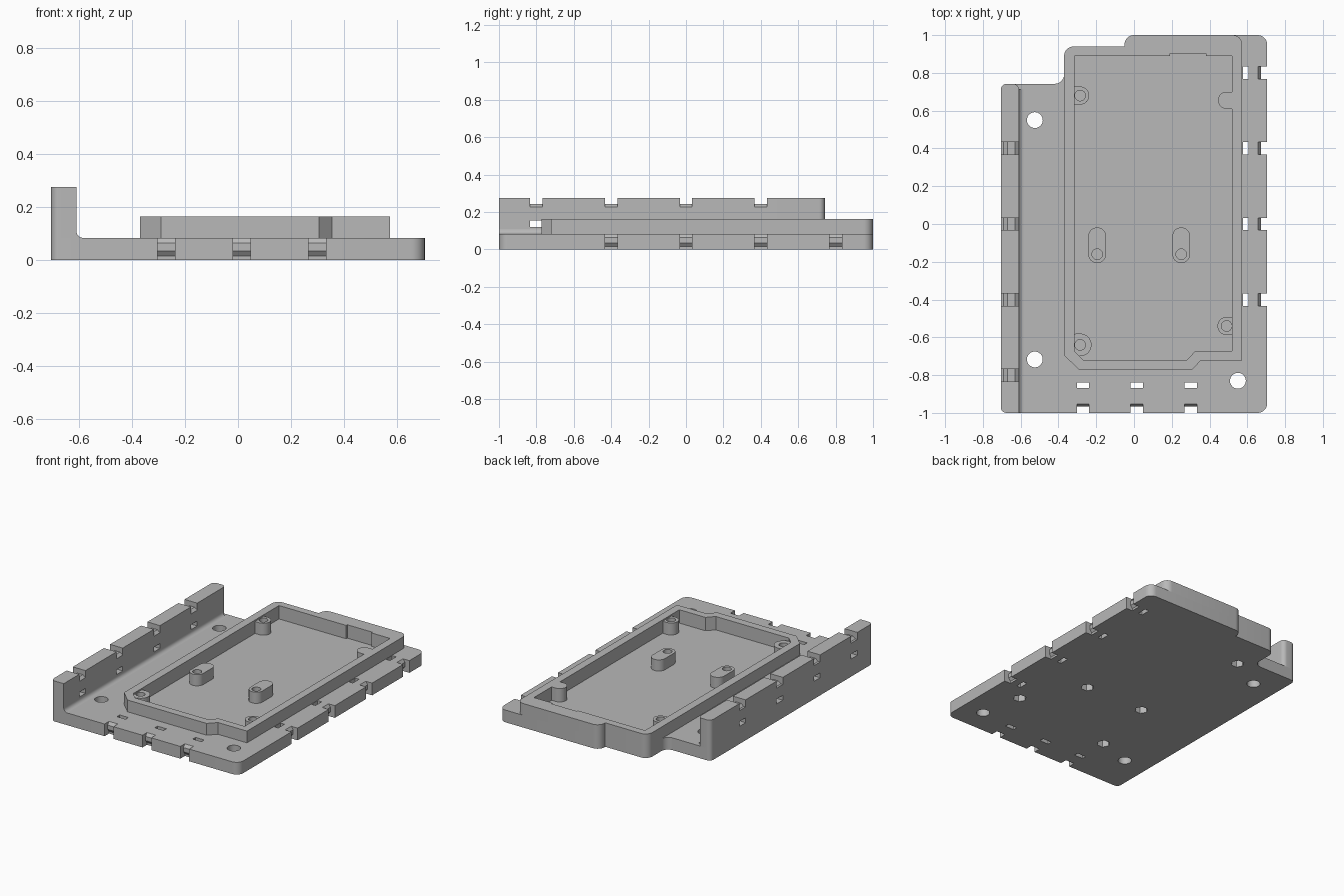
import bpy, bmesh, math
from mathutils import Matrix, Vector

cube = bpy.data.objects.get("Cube")
if cube:
    bpy.data.objects.remove(cube)

grey = bpy.data.materials.new("plain_grey")
grey.use_nodes = True
grey.diffuse_color = (0.48, 0.48, 0.48, 1)
grey.node_tree.nodes["Principled BSDF"].inputs["Base Color"].default_value = (0.48, 0.48, 0.48, 1)

PLATE, RIM, WALL, FLOOR = 0.083, 0.163, 0.275, 0.072
BOSS, POST = 0.153, 0.148


def rounded(corners, steps=8):
    """Outline from (x, y, radius) corners, rounding each by its radius."""
    out = []
    for i, (x, y, r) in enumerate(corners):
        p = Vector((x, y))
        if r == 0:
            out.append(p)
            continue
        a = (Vector(corners[i - 1][:2]) - p).normalized()
        b = (Vector(corners[(i + 1) % len(corners)][:2]) - p).normalized()
        for k in range(steps + 1):
            t = math.pi / 2 * k / steps
            out.append(p + a * r * (1 - math.sin(t)) + b * r * (1 - math.cos(t)))
    return out


def circle(x, y, r, n=32):
    return [(x + r * math.cos(math.tau * k / n), y + r * math.sin(math.tau * k / n)) for k in range(n)]


def pill(a, b, r, n=16):
    """Stadium outline around the segment a-b."""
    turn = math.atan2(b[1] - a[1], b[0] - a[0])
    pts = []
    for c, start in ((b, turn - math.pi / 2), (a, turn + math.pi / 2)):
        for k in range(n + 1):
            t = start + math.pi * k / n
            pts.append((c[0] + r * math.cos(t), c[1] + r * math.sin(t)))
    return pts


def box(x0, x1, y0, y1):
    return [(x0, y0), (x1, y0), (x1, y1), (x0, y1)]


def solid(name, prisms):
    """One object from prisms given as (outline, z0, z1[, matrix])."""
    bm = bmesh.new()
    for outline, z0, z1, *m in prisms:
        m = m[0] if m else Matrix()
        low = [bm.verts.new(m @ Vector((p[0], p[1], z0))) for p in outline]
        high = [bm.verts.new(m @ Vector((p[0], p[1], z1))) for p in outline]
        bm.faces.new(low[::-1])
        bm.faces.new(high)
        for i in range(len(low)):
            j = (i + 1) % len(low)
            bm.faces.new((low[i], low[j], high[j], high[i]))
    bmesh.ops.recalc_face_normals(bm, faces=bm.faces)
    mesh = bpy.data.meshes.new(name)
    bm.to_mesh(mesh)
    bm.free()
    mesh.materials.append(grey)
    ob = bpy.data.objects.new(name, mesh)
    bpy.context.collection.objects.link(ob)
    return ob


def finish(ob, cuts=()):
    """Cut the prisms away and smooth the rounded sides."""
    bpy.ops.object.select_all(action="DESELECT")
    ob.select_set(True)
    bpy.context.view_layer.objects.active = ob
    if cuts:
        cutter = solid("cutter", cuts)
        cutter.hide_render = True
        mod = ob.modifiers.new("cut", "BOOLEAN")
        mod.operation, mod.solver, mod.object = "DIFFERENCE", "EXACT", cutter
        bpy.ops.object.modifier_apply(modifier=mod.name)
        bpy.data.objects.remove(cutter)
    bpy.ops.object.shade_smooth_by_angle(angle=math.radians(30))


def notch(origin, inward, across, thick):
    """Tie notch in an edge: chamfered towards both faces of the sheet."""
    o, i, a = Vector(origin), Vector(inward), Vector(across)
    m = Matrix((i, a, i.cross(a))).transposed().to_4x4()
    m.translation = o
    outline = [(-0.02, -0.02), (0.048, -0.02), (0.048, 0.015), (0.033, 0.034), (0.033, thick - 0.02),
               (0.048, thick), (0.048, thick + 0.02), (-0.02, thick + 0.02)]
    return outline, -0.033, 0.033, m


# Tray pocket
pocket_outline = [(-0.315, -0.675), (-0.27, -0.72), (0.28, -0.72), (0.325, -0.672), (0.52, -0.672),
                  (0.52, 0.89), (0.38, 0.89), (0.38, 0.902), (0.19, 0.902), (0.19, 0.89), (-0.315, 0.89)]
pocket = (pocket_outline, FLOOR, 0.3)

# Fixing positions
bosses = {"back_right": (-0.285, 0.68, -0.315, 0.048),
          "front_right": (-0.285, -0.64, -0.3, 0.06),
          "front_left": (0.49, -0.54, 0.505, 0.048)}
posts = {"right": -0.195, "left": 0.25}
nuts = [b[:2] for b in bosses.values()] + [(x, -0.16) for x in posts.values()]

# Base plate
plate = solid("base_plate", [(rounded([
    (-0.705, -1, 0.03), (0.705, -1, 0.05), (0.705, 1, 0.05), (-0.05, 1, 0.05), (-0.05, 0.94, 0),
    (-0.37, 0.94, 0.05), (-0.37, 0.742, 0.05), (-0.705, 0.742, 0.03)]), 0, PLATE)])
cuts = [pocket]
for x, y in ((-0.525, 0.55), (-0.525, -0.717), (0.55, -0.83)):
    cuts.append((circle(x, y, 0.042), -0.1, 0.2))
for x, y in nuts:
    cuts.append((circle(x, y, 0.042, 6), -0.1, 0.055))
for y in (-0.4, 0, 0.4, 0.8):
    cuts.append((box(0.576, 0.606, y - 0.033, y + 0.033), -0.1, 0.2))
    cuts.append(notch((0.705, y, 0), (-1, 0, 0), (0, 0, 1), PLATE))
for x in (-0.27, 0.015, 0.3):
    cuts.append((box(x - 0.033, x + 0.033, -0.868, -0.838), -0.1, 0.2))
    cuts.append(notch((x, -1, 0), (0, 1, 0), (0, 0, 1), PLATE))
finish(plate, cuts)

# Raised rim around the tray
rim = solid("tray_rim", [(rounded([
    (-0.37, -0.695, 0), (-0.29, -0.773, 0), (0.305, -0.773, 0), (0.355, -0.722, 0), (0.573, -0.722, 0),
    (0.573, 1, 0.05), (-0.05, 1, 0.05), (-0.05, 0.94, 0), (-0.37, 0.94, 0.05)]), PLATE, RIM)])
finish(rim, [pocket])

# Upright side wall
wall = solid("side_wall", [(rounded([
    (-0.705, -1, 0.03), (-0.61, -1, 0), (-0.61, 0.742, 0.03), (-0.705, 0.742, 0.03)]), PLATE, WALL)])
cuts = []
for y in (-0.8, -0.4, 0, 0.4):
    cuts.append((box(-0.8, -0.5, y - 0.033, y + 0.033), 0.12, 0.153))
    cuts.append(notch((-0.705, y, WALL), (0, 0, -1), (1, 0, 0), 0.095))
finish(wall, cuts)

# Concave fillet where the wall meets the plate
arc = [(-0.584 - 0.026 * math.sin(t), PLATE + 0.026 - 0.026 * math.cos(t))
       for t in (math.pi / 2 * k / 6 for k in range(7))]
upright = Matrix(((1, 0, 0, 0), (0, 0, 1, 0), (0, 1, 0, 0), (0, 0, 0, 1)))
finish(solid("wall_fillet", [(arc + [(-0.61, PLATE)], -1, 0.712, upright)]))

# Screw bosses joined to the rim
for name, (x, y, anchor, r) in bosses.items():
    boss = solid(name + "_boss", [(pill((x, y), (anchor, y), r), FLOOR - 0.005, BOSS)])
    finish(boss, [(circle(x, y, 0.028), FLOOR + 0.005, 0.3)])
finish(solid("back_left_pad", [(pill((0.49, 0.655), (0.52, 0.655), 0.045), FLOOR - 0.005, RIM)]))

# Free-standing posts
for name, x in posts.items():
    post = solid(name + "_post", [(pill((x, -0.16), (x, -0.065), 0.047), FLOOR - 0.005, POST)])
    finish(post, [(circle(x, -0.16, 0.028), FLOOR + 0.005, 0.3)])
